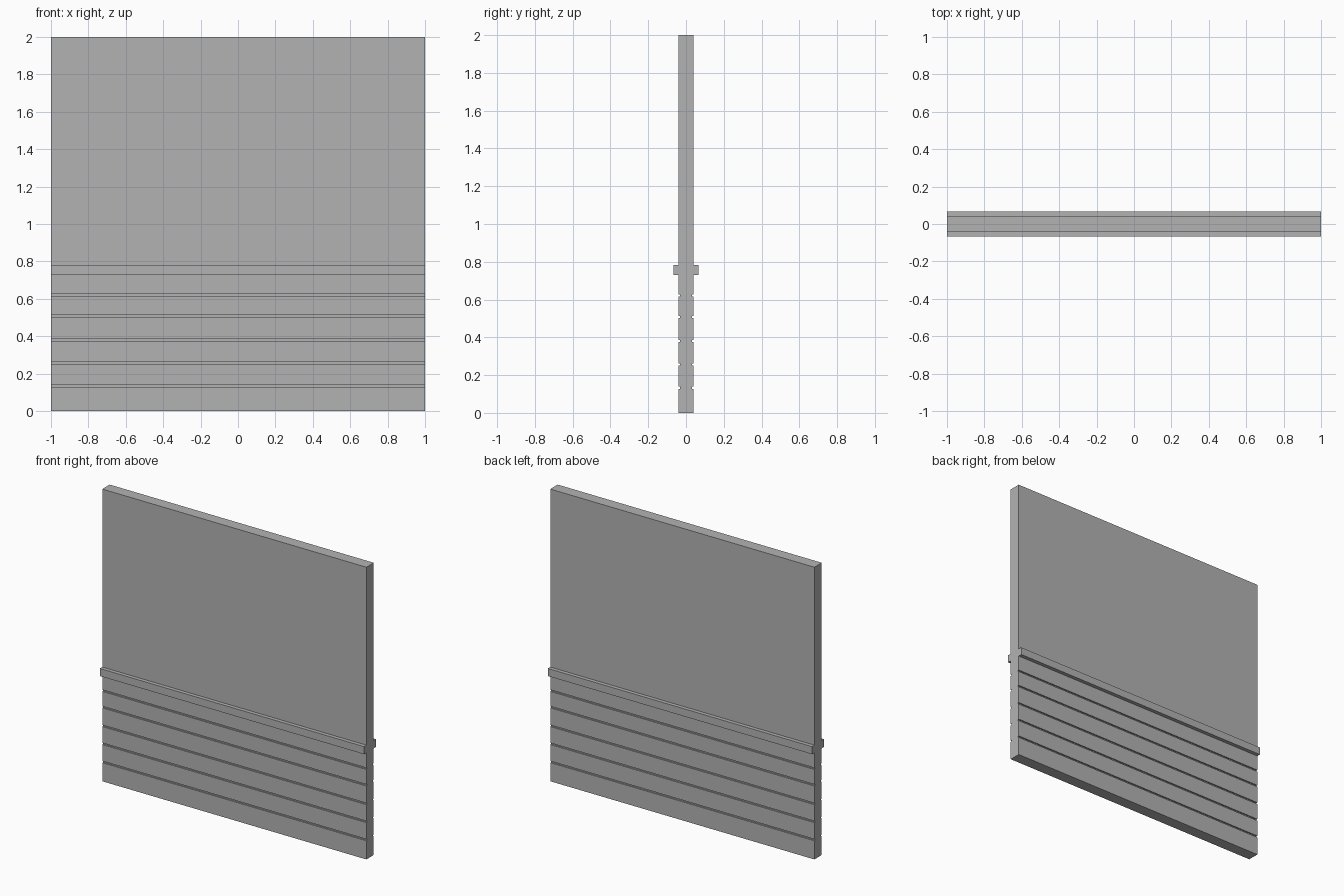
import bpy, bmesh

cube = bpy.data.objects.get("Cube")
if cube:
    bpy.data.objects.remove(cube, do_unlink=True)

HALF = 0.04         # half thickness of the wall
RAIL = 0.066        # half thickness at the rail
GROOVE = 0.031      # half thickness inside the grooves

# Plain grey plaster
grey = bpy.data.materials.new("wall_grey")
grey.use_nodes = True
colour = (0.45, 0.45, 0.45, 1)
grey.diffuse_color = colour
grey.node_tree.nodes["Principled BSDF"].inputs["Base Color"].default_value = colour


def extrude_profile(name, outline):
    """Closed (y, z) outline swept along the full width in x."""
    bm = bmesh.new()
    face = bm.faces.new([bm.verts.new((-1, y, z)) for y, z in outline])
    result = bmesh.ops.extrude_face_region(bm, geom=[face])
    moved = [g for g in result["geom"] if isinstance(g, bmesh.types.BMVert)]
    bmesh.ops.translate(bm, verts=moved, vec=(2, 0, 0))
    bmesh.ops.recalc_face_normals(bm, faces=bm.faces)
    mesh = bpy.data.meshes.new(name)
    bm.to_mesh(mesh)
    bm.free()
    mesh.materials.append(grey)
    obj = bpy.data.objects.new(name, mesh)
    bpy.context.collection.objects.link(obj)
    return obj


def step(depth, low, high):
    """Square step in or out of the wall face between two heights."""
    return [(HALF, low), (depth, low), (depth, high), (HALF, high)]


# One side of the wall from bottom to top: board grooves, then the rail
side = [(HALF, 0)]
for z in (0.133, 0.257, 0.38, 0.508, 0.621):
    side += step(GROOVE, z - 0.0055, z + 0.0055)
side += step(RAIL, 0.73, 0.782)
side.append((HALF, 2))

# Mirror the side to the other face and sweep
extrude_profile("panelled_wall", side + [(-y, z) for y, z in reversed(side)])
